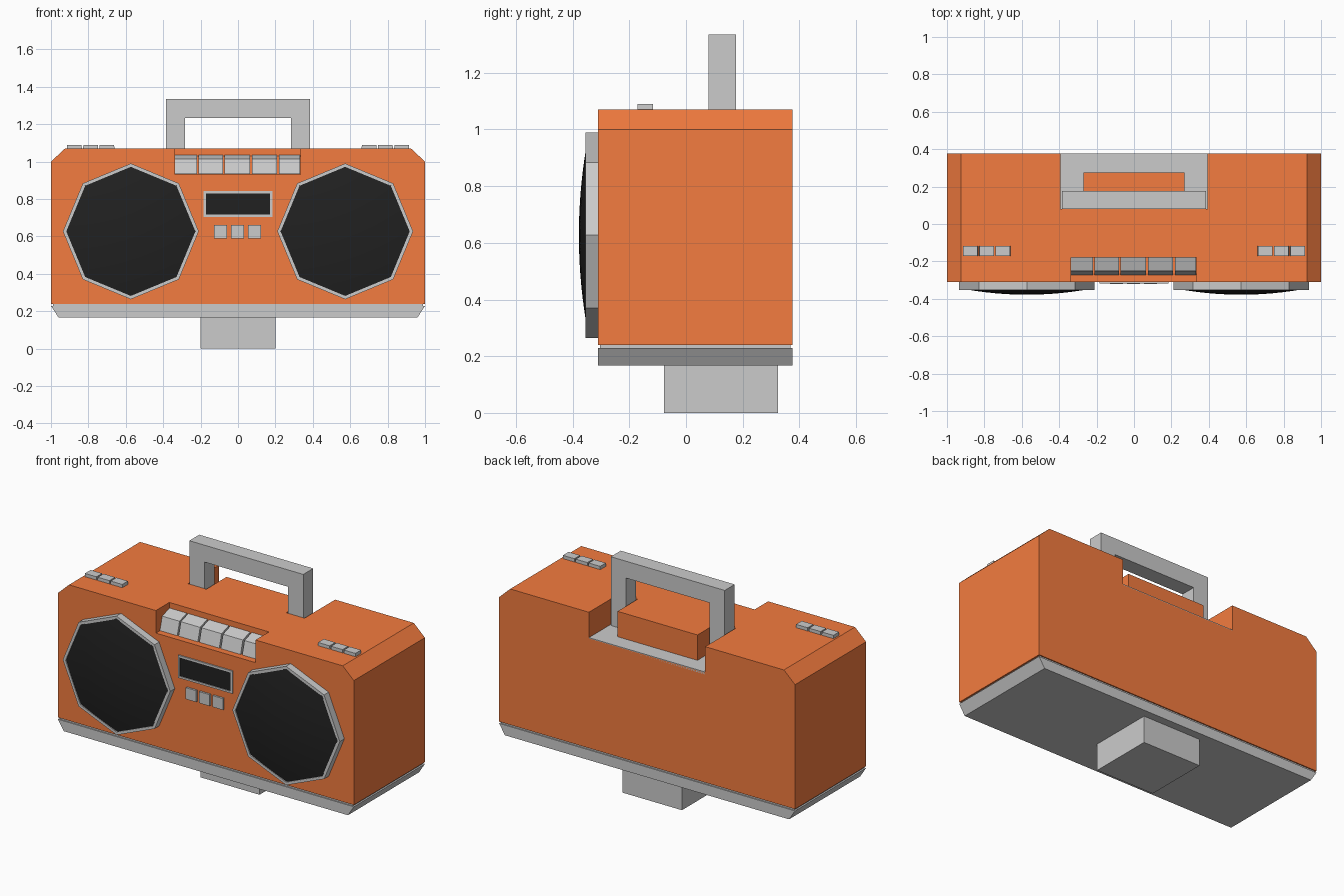
import bpy, bmesh, math

if "Cube" in bpy.data.objects:
    bpy.data.objects.remove(bpy.data.objects["Cube"])


def material(name, rgb):
    m = bpy.data.materials.new(name)
    m.diffuse_color = (*rgb, 1)
    m.use_nodes = True
    m.node_tree.nodes["Principled BSDF"].inputs["Base Color"].default_value = m.diffuse_color
    return m


ORANGE = material("orange", (0.9, 0.2, 0.05))
BLACK = material("black", (0.015, 0.015, 0.015))


def finish(name, bm, mat=None):
    bmesh.ops.recalc_face_normals(bm, faces=bm.faces)
    me = bpy.data.meshes.new(name)
    bm.to_mesh(me)
    bm.free()
    ob = bpy.data.objects.new(name, me)
    bpy.context.collection.objects.link(ob)
    if mat:
        me.materials.append(mat)
    return ob


def extrude(name, pts, axis, a, b, mat=None):
    """Extrude a profile: axis 'y' takes (x, z) points, axis 'x' takes (y, z) points."""
    bm = bmesh.new()
    place = (lambda p, d: (p[0], d, p[1])) if axis == 'y' else (lambda p, d: (d, p[0], p[1]))
    lo = [bm.verts.new(place(p, a)) for p in pts]
    hi = [bm.verts.new(place(p, b)) for p in pts]
    n = len(pts)
    bm.faces.new(lo)
    bm.faces.new(hi[::-1])
    for i in range(n):
        j = (i + 1) % n
        bm.faces.new((lo[i], hi[i], hi[j], lo[j]))
    return finish(name, bm, mat)


def box(name, x, y, z, mat=None):
    return extrude(name, [(x[0], z[0]), (x[1], z[0]), (x[1], z[1]), (x[0], z[1])],
                   'y', y[0], y[1], mat)


def cut(target, cutter):
    cutter.hide_render = True
    mod = target.modifiers.new("cut", 'BOOLEAN')
    mod.operation = 'DIFFERENCE'
    mod.solver = 'EXACT'
    mod.object = cutter
    bpy.context.view_layer.objects.active = target
    bpy.ops.object.modifier_apply(modifier=mod.name)
    bpy.data.objects.remove(cutter)


FRONT, BACK, TOP = -0.31, 0.376, 1.07

# Body with chamfered upper corners, handle well and key bay
body = extrude("body", [(-1, 0.24), (1, 0.24), (1, 1.0), (0.925, TOP), (-0.925, TOP), (-1, 1.0)],
               'y', FRONT, BACK, ORANGE)
cut(body, box("well_cutter", (-0.393, 0.393), (0.08, 0.6), (0.91, 1.3)))
cut(body, box("key_cutter", (-0.338, 0.335), (-0.6, -0.18), (0.932, 1.3)))

# Grey well floor, and the block the folded handle wraps around
box("handle_well_floor", (-0.393, 0.393), (0.08, BACK), (0.90, 0.915))
box("handle_rest", (-0.27, 0.27), (0.078, 0.275), (0.91, TOP), ORANGE)

# Carrying handle
extrude("handle", [(-0.385, 0.912), (-0.385, 1.335), (0.385, 1.335), (0.385, 0.912),
                   (0.283, 0.912), (0.283, 1.232), (-0.283, 1.232), (-0.283, 0.912)],
        'y', 0.08, 0.176)

# Base tray with slanted ends, thin seam plate and foot
extrude("base", [(-0.96, 0.167), (0.96, 0.167), (1, 0.229), (-1, 0.229)], 'y', FRONT, BACK)
box("base_seam", (-0.99, 0.99), (-0.303, 0.369), (0.228, 0.241))
box("foot", (-0.2, 0.2), (-0.078, 0.325), (0, 0.168))

# Piano-style tape keys
for x0, x1 in ((-0.337, -0.22), (-0.211, -0.081), (-0.071, 0.064), (0.074, 0.208), (0.219, 0.332)):
    extrude("tape_key", [(-0.18, 0.933), (-0.272, 0.933), (-0.25, 1.013), (-0.18, 1.036)],
            'x', x0, x1)


# Octagonal speakers: a ring and a gently domed grille
def octagon_radius(a, r):
    step = math.pi / 4
    return r * math.cos(step / 2) / math.cos(a % step - step / 2)


def speaker_ring(cx, cz):
    bm = bmesh.new()
    section = ((0.363, FRONT), (0.363, -0.354), (0.345, -0.354), (0.345, FRONT))
    loops = []
    for k in range(8):
        a = k * math.pi / 4
        loops.append([bm.verts.new((cx + r * math.cos(a), y, cz + r * math.sin(a)))
                      for r, y in section])
    for k in range(8):
        p, q = loops[k], loops[(k + 1) % 8]
        for i in range(4):
            j = (i + 1) % 4
            bm.faces.new((p[i], p[j], q[j], q[i]))
    finish("speaker_ring", bm)


def speaker_grille(cx, cz, seg=48, rings=8):
    bm = bmesh.new()
    tip = bm.verts.new((cx, -0.378, cz))
    prev = None
    for i in range(1, rings + 1):
        row = []
        for k in range(seg):
            a = 2 * math.pi * k / seg
            r = octagon_radius(a, 0.347) * i / rings
            row.append(bm.verts.new((cx + r * math.cos(a), -0.378 + 0.27 * r * r,
                                     cz + r * math.sin(a))))
        for k in range(seg):
            j = (k + 1) % seg
            if prev:
                bm.faces.new((prev[k], prev[j], row[j], row[k]))
            else:
                bm.faces.new((tip, row[j], row[k]))
        prev = row
    for f in bm.faces:
        f.smooth = True
    bmesh.ops.recalc_face_normals(bm, faces=bm.faces)
    ob = finish("speaker_grille", bm, BLACK)
    if ob.data.polygons[0].normal.y > 0:
        ob.data.flip_normals()


for side in (-1, 1):
    speaker_ring(side * 0.573, 0.627)
    speaker_grille(side * 0.573, 0.627)
    # Small switches on the top, with slightly tapered sides
    for i in (-1, 0, 1):
        c = side * 0.788 + i * 0.087
        extrude("top_switch", [(c - 0.04, TOP - 0.005), (c + 0.04, TOP - 0.005),
                               (c + 0.039, 1.09), (c - 0.039, 1.09)], 'y', -0.172, -0.117)

# Display window: four frame bars around a dark screen
for s in (-1, 1):
    xs = sorted((s * 0.172, s * 0.184))
    zs = sorted((0.773 + s * 0.057, 0.773 + s * 0.069))
    box("display_frame_side", xs, (-0.318, FRONT + 0.01), (0.704, 0.842))
    box("display_frame_bar", (-0.172, 0.172), (-0.318, FRONT + 0.01), zs)
box("display_screen", (-0.172, 0.172), (-0.313, FRONT + 0.01), (0.716, 0.83), BLACK)

# Three buttons beneath the display
for c in (-0.093, -0.002, 0.088):
    box("front_button", (c - 0.035, c + 0.035), (-0.322, FRONT + 0.01), (0.59, 0.66))
